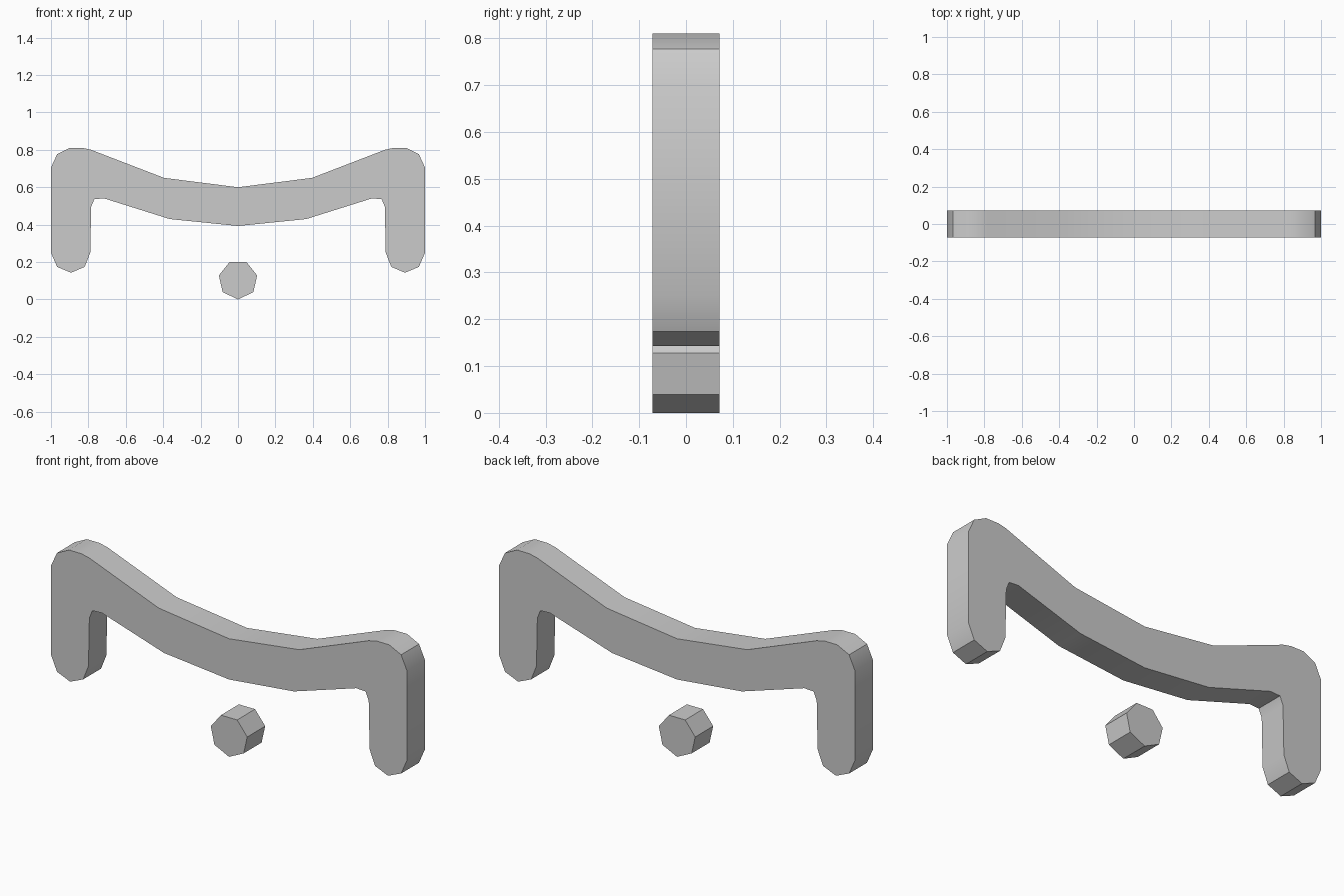
import bpy
import bmesh
import math

cube = bpy.data.objects.get("Cube")
if cube:
    bpy.data.objects.remove(cube, do_unlink=True)

HALF_DEPTH = 0.072

grey = bpy.data.materials.new("plain grey")
grey.use_nodes = True
colour = (0.6, 0.6, 0.6, 1)
grey.diffuse_color = colour
grey.node_tree.nodes["Principled BSDF"].inputs["Base Color"].default_value = colour


def extruded(name, outline):
    """Extrude an (x, z) outline along y, centred on y = 0."""
    bm = bmesh.new()
    face = bm.faces.new([bm.verts.new((x, -HALF_DEPTH, z)) for x, z in outline])
    result = bmesh.ops.extrude_face_region(bm, geom=[face])
    moved = [g for g in result["geom"] if isinstance(g, bmesh.types.BMVert)]
    bmesh.ops.translate(bm, verts=moved, vec=(0, 2 * HALF_DEPTH, 0))
    bmesh.ops.recalc_face_normals(bm, faces=bm.faces)
    mesh = bpy.data.meshes.new(name)
    bm.to_mesh(mesh)
    bm.free()
    mesh.materials.append(grey)
    obj = bpy.data.objects.new(name, mesh)
    bpy.context.collection.objects.link(obj)
    bpy.ops.object.select_all(action="DESELECT")
    obj.select_set(True)
    bpy.context.view_layer.objects.active = obj
    bpy.ops.object.shade_smooth_by_angle(angle=math.radians(30))
    return obj


# Sagging bar with a hanging arm at each end: left half, then mirrored
half = [
    (0, 0.6), (0.395, 0.65), (0.785, 0.8), (0.83, 0.81), (0.9, 0.81),
    (0.967, 0.777), (1, 0.705), (1, 0.25), (0.967, 0.174), (0.893, 0.143),
    (0.82, 0.174), (0.79, 0.25), (0.785, 0.495), (0.768, 0.537),
    (0.715, 0.54), (0.365, 0.43), (0, 0.393),
]
extruded("curved_bar", half + [(-x, z) for x, z in reversed(half[1:-1])])

# Seven-sided dot below the middle of the bar, point down
radius, sides = 0.105, 7
angles = [2 * math.pi * i / sides for i in range(sides)]
extruded("dot", [(radius * math.sin(a), radius * (1 - math.cos(a))) for a in angles])
